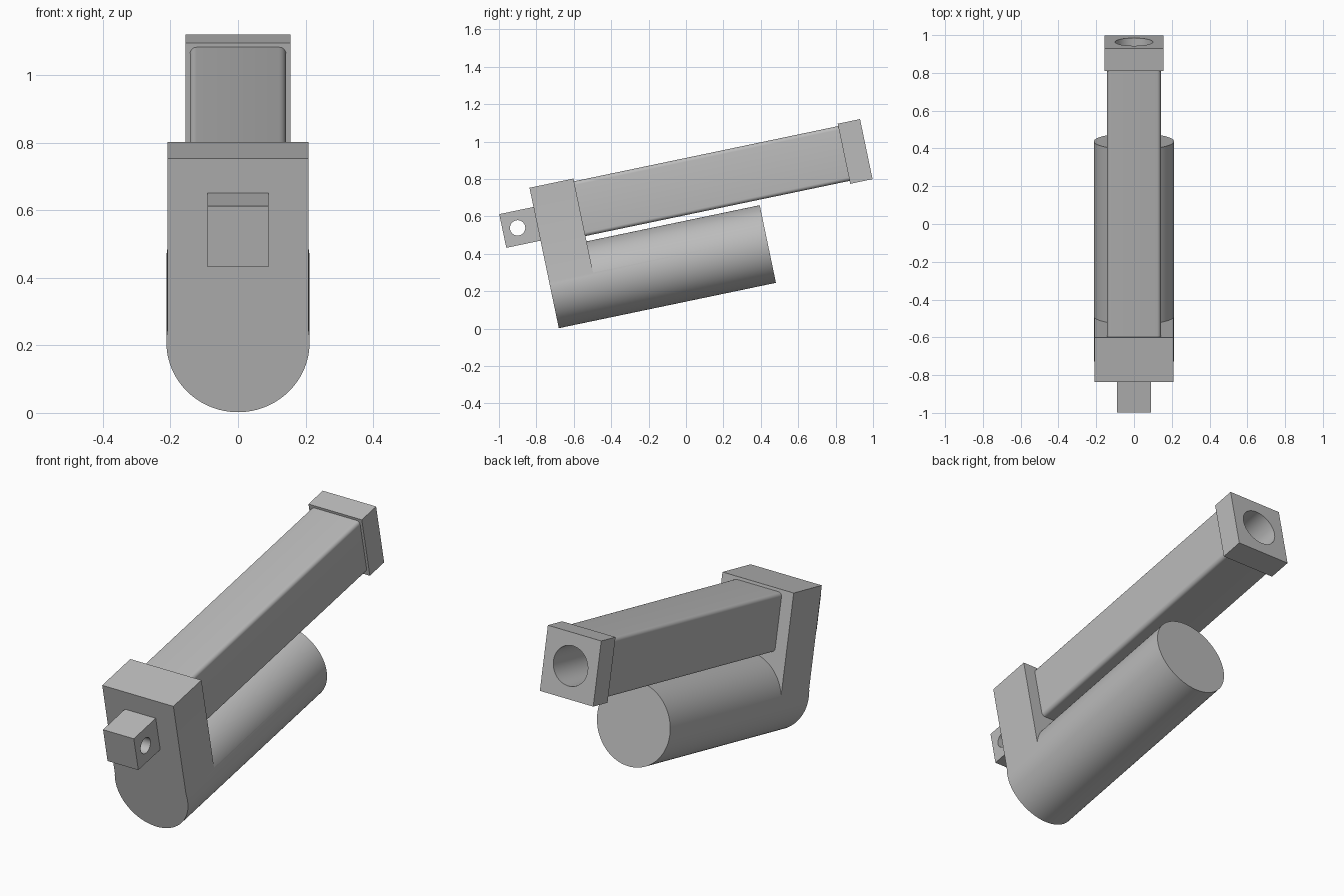
import bpy, bmesh, math
from mathutils import Matrix, Vector

if "Cube" in bpy.data.objects:
    bpy.data.objects.remove(bpy.data.objects["Cube"], do_unlink=True)

# Single grey finish
grey = bpy.data.materials.new("satin_grey")
grey.use_nodes = True
colour = (0.5, 0.5, 0.5, 1)
grey.diffuse_color = colour
grey.node_tree.nodes["Principled BSDF"].inputs["Base Color"].default_value = colour

# The whole actuator is tilted: local y runs along the stroke, local z across it
TILT = Matrix.Translation((0, -0.68, 0.002)) @ Matrix.Rotation(math.radians(11.8), 4, "X")


def make_object(name, bm):
    bmesh.ops.recalc_face_normals(bm, faces=bm.faces)
    mesh = bpy.data.meshes.new(name)
    bm.to_mesh(mesh)
    bm.free()
    mesh.materials.append(grey)
    obj = bpy.data.objects.new(name, mesh)
    obj.matrix_world = TILT
    bpy.context.collection.objects.link(obj)
    return obj


def block(name, half_width, y0, y1, z0, z1, fillet=0):
    bm = bmesh.new()
    bmesh.ops.create_cube(bm, size=1)
    for v in bm.verts:
        v.co = Vector((v.co.x * 2 * half_width,
                       y0 + (v.co.y + 0.5) * (y1 - y0),
                       z0 + (v.co.z + 0.5) * (z1 - z0)))
    if fillet:
        # Round only the edges that run along the stroke
        long_edges = [e for e in bm.edges
                      if abs(e.verts[0].co.y - e.verts[1].co.y) > 0.01]
        bmesh.ops.bevel(bm, geom=long_edges, offset=fillet, segments=6,
                        profile=0.5, affect="EDGES")
    return make_object(name, bm)


def rod(name, radius, length, centre, axis, sides=96):
    bm = bmesh.new()
    turn = Matrix.Rotation(math.pi / 2, 4, "X" if axis == "Y" else "Y")
    bmesh.ops.create_cone(bm, cap_ends=True, segments=sides, radius1=radius,
                          radius2=radius, depth=length,
                          matrix=Matrix.Translation(centre) @ turn)
    return make_object(name, bm)


def combine(target, tool, operation):
    mod = target.modifiers.new("combine", "BOOLEAN")
    mod.operation, mod.solver, mod.object = operation, "EXACT", tool
    bpy.context.view_layer.update()
    result = bpy.data.meshes.new_from_object(
        target.evaluated_get(bpy.context.evaluated_depsgraph_get()))
    target.modifiers.clear()
    target.data = result
    bpy.data.objects.remove(tool, do_unlink=True)


# Motor can joined to the gearbox block, flush at the front
housing = rod("motor_and_gearbox", 0.212, 1.186, (0, 0.593, 0.212), "Y")
combine(housing, block("gearbox_block", 0.208, 0, 0.24, 0.212, 0.767), "UNION")

# Rounded square outer tube
tube = block("outer_tube", 0.142, 0.23, 1.69, 0.453, 0.752, fillet=0.02)

# End cap and tube share the round rod bore
cap = block("end_cap", 0.156, 1.683, 1.805, 0.437, 0.765)
for part in (cap, tube):
    combine(part, rod("bore", 0.1, 0.8, (0, 1.6, 0.601), "Y", 64), "DIFFERENCE")

# Rear mounting lug with a cross pin hole
lug = block("mounting_lug", 0.09, -0.187, 0.01, 0.478, 0.662)
combine(lug, rod("pin_hole", 0.041, 1, (0, -0.106, 0.57), "X", 48), "DIFFERENCE")

# Smooth the round surfaces and keep hard edges
bpy.ops.object.select_all(action="DESELECT")
for part in (housing, tube, cap, lug):
    part.select_set(True)
bpy.context.view_layer.objects.active = housing
bpy.ops.object.shade_smooth_by_angle(angle=math.radians(30))
